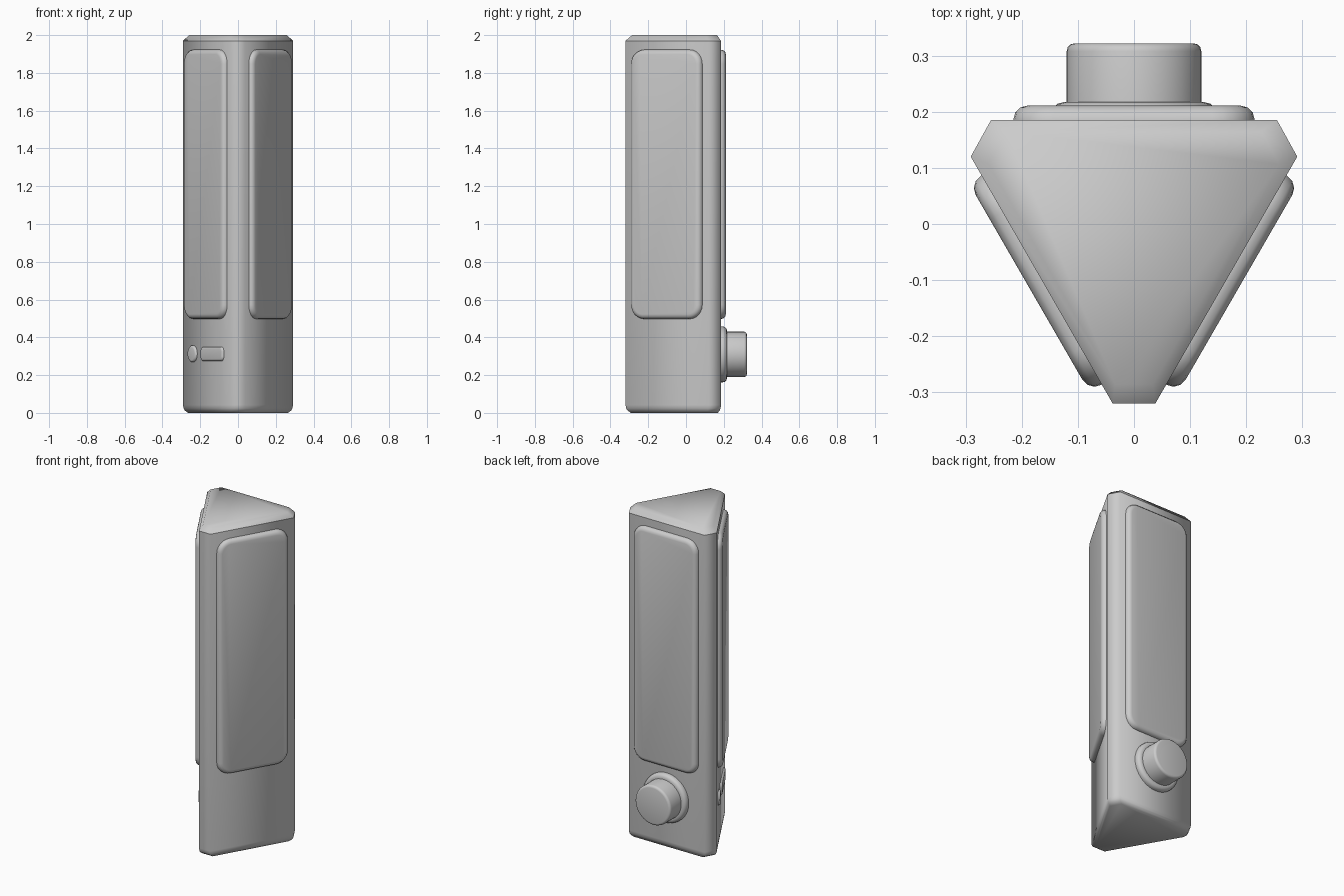
import bpy, bmesh, math
from mathutils import Matrix

if "Cube" in bpy.data.objects:
    bpy.data.objects.remove(bpy.data.objects["Cube"])

CY = -0.005        # y of the prism axis
INR = 0.19         # distance from the axis to each wall


def loft(name, rings, sharp_ring=None, angle=None):
    """Skin a stack of equal-length point rings and cap both ends."""
    bm = bmesh.new()
    vs = [[bm.verts.new(p) for p in ring] for ring in rings]
    n = len(vs[0])
    for a, b in zip(vs, vs[1:]):
        for i in range(n):
            j = (i + 1) % n
            bm.faces.new((a[i], a[j], b[j], b[i]))
    bm.faces.new(vs[0][::-1])
    bm.faces.new(vs[-1])
    bmesh.ops.recalc_face_normals(bm, faces=bm.faces)
    if sharp_ring is not None:
        r = vs[sharp_ring]
        for i in range(n):
            bm.edges.get((r[i], r[(i + 1) % n])).smooth = False
    me = bpy.data.meshes.new(name)
    bm.to_mesh(me)
    bm.free()
    me.shade_smooth()
    if angle:
        me.set_sharp_from_angle(angle=math.radians(angle))
    if sharp_ring is not None:
        for e in me.edges:
            if all(abs(me.vertices[v].co.z - rings[sharp_ring][0][2]) < 1e-5 for v in e.vertices):
                e.use_edge_sharp = True
    ob = bpy.data.objects.new(name, me)
    bpy.context.collection.objects.link(ob)
    return ob


def rounded_rect(w, h, r, inset, depth, seg):
    """Rounded rectangle in local x/z at local y = depth."""
    cx, cz, rr = w / 2 - r, h / 2 - r, max(r - inset, 0.001)
    pts = []
    for k, (sx, sz) in enumerate([(1, 1), (-1, 1), (-1, -1), (1, -1)]):
        for i in range(seg + 1):
            # skip coincident points on full circles
            if i == seg and cx < 1e-6 and cz < 1e-6:
                continue
            t = math.pi / 2 * (k + i / seg)
            pts.append((sx * cx + rr * math.cos(t), depth, sz * cz + rr * math.sin(t)))
    return pts


def slab(name, side, u, z, w, h, r, depth, bevel, seg=6):
    """Bevelled pad standing on wall number `side` (0 = back, 1 = front left, 2 = front right)."""
    rings = [rounded_rect(w, h, r, 0, -0.01, seg)]
    for i in range(4):
        t = math.pi / 2 * i / 3
        rings.append(rounded_rect(w, h, r, bevel * (1 - math.cos(t)),
                                  depth - bevel + bevel * math.sin(t), seg))
    ob = loft(name, rings, angle=40)
    ob.matrix_world = (Matrix.Translation((0, CY, 0))
                       @ Matrix.Rotation(side * math.radians(120), 4, 'Z')
                       @ Matrix.Translation((u, INR, z)))
    return ob


# Triangular body with cut corners, chamfered top and rounded foot
outline = [(0.255, 0.185), (-0.255, 0.185), (-0.291, 0.12),
           (-0.038, -0.32), (0.038, -0.32), (0.291, 0.12)]
levels = [(0.005, 0.91), (0.012, 0.965), (0.024, 0.99), (0.042, 1.0), (1.97, 1.0), (2.0, 0.89)]
levels[0] = (0.0, 0.91)
loft("body", [[(x * s, CY + (y - CY) * s, z) for x, y in outline] for z, s in levels],
     sharp_ring=4)

# Raised panel on every wall
for side, label in enumerate(("back", "front_left", "front_right")):
    slab(label + "_panel", side, 0, 1.21, 0.43, 1.425, 0.075, 0.026, 0.025)

# Dial and its collar at the back
slab("dial_collar", 0, 0, 0.31, 0.296, 0.296, 0.148, 0.032, 0.022, 10)
slab("dial", 0, 0, 0.31, 0.24, 0.24, 0.12, 0.137, 0.014, 10)

# Small controls on the front left wall
slab("round_button", 1, 0.147, 0.313, 0.09, 0.09, 0.045, 0.012, 0.011)
slab("long_button", 1, -0.063, 0.312, 0.235, 0.076, 0.025, 0.012, 0.011)
